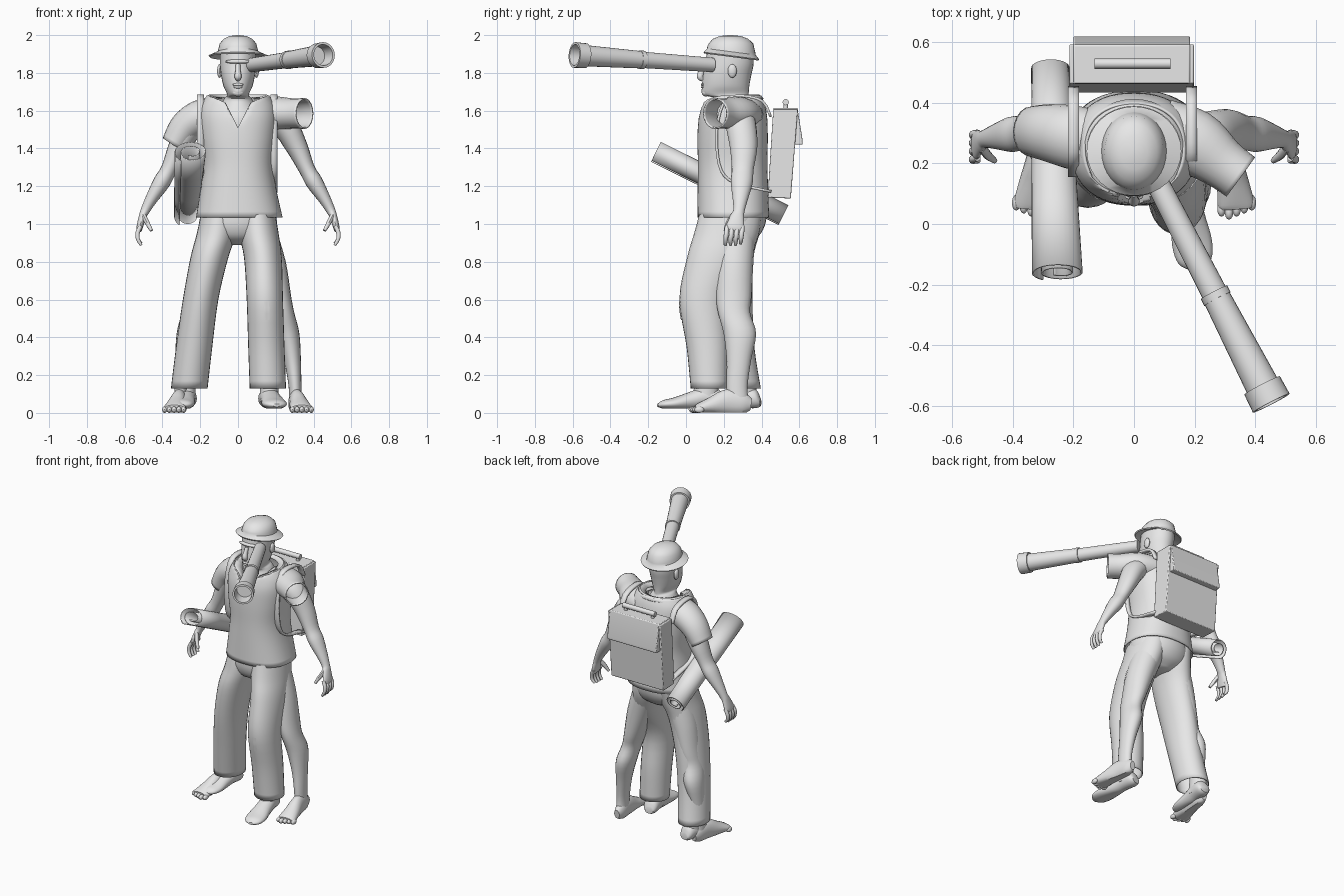
import bpy, bmesh, math
from mathutils import Vector

GREY = bpy.data.materials.new("plain_grey")
GREY.diffuse_color = (0.8, 0.8, 0.8, 1)
X, Y, Z = Vector((1, 0, 0)), Vector((0, 1, 0)), Vector((0, 0, 1))


def finish(name, bm, thick=0, bevel=0, angle=40):
    bmesh.ops.remove_doubles(bm, verts=bm.verts, dist=1e-5)
    bmesh.ops.recalc_face_normals(bm, faces=bm.faces)
    me = bpy.data.meshes.new(name)
    bm.to_mesh(me)
    bm.free()
    me.materials.append(GREY)
    ob = bpy.data.objects.new(name, me)
    bpy.context.collection.objects.link(ob)
    bpy.ops.object.select_all(action='DESELECT')
    ob.select_set(True)
    bpy.context.view_layer.objects.active = ob
    bpy.ops.object.shade_smooth_by_angle(angle=math.radians(angle))
    if thick:
        m = ob.modifiers.new("thickness", 'SOLIDIFY')
        m.thickness = thick
    if bevel:
        m = ob.modifiers.new("bevel", 'BEVEL')
        m.width, m.segments = bevel, 2
    return ob


def smooth_path(pts, sub):
    """Catmull-Rom resampling of path points including their radii."""
    out = []
    for i in range(len(pts) - 1):
        a, b, c, d = pts[max(i - 1, 0)], pts[i], pts[i + 1], pts[min(i + 2, len(pts) - 1)]
        for k in range(sub):
            t = k / sub
            out.append([0.5 * (2 * q + (r - p) * t + (2 * p - 5 * q + 4 * r - s) * t * t
                               + (3 * q - p - 3 * r + s) * t ** 3) for p, q, r, s in zip(a, b, c, d)])
    return out + [list(pts[-1])]


def tube(name, pts, ref=Y, axis=None, n=20, caps=(True, True), sub=4, power=2, shape=None, thick=0):
    """Loft of ellipses; each point is x, y, z, radius along ref, radius across."""
    pts = smooth_path(pts, sub) if sub > 1 else pts
    bm, rings = bmesh.new(), []
    for i, p in enumerate(pts):
        c = Vector(p[:3])
        t = axis or Vector(pts[min(i + 1, len(pts) - 1)][:3]) - Vector(pts[max(i - 1, 0)][:3])
        t = t.normalized()
        u = (ref - t * ref.dot(t)).normalized()
        v, ring = t.cross(u), []
        for k in range(n):
            a = 2 * math.pi * k / n
            ca, sa = math.cos(a), math.sin(a)
            ca, sa = (math.copysign(abs(w) ** (2 / power), w) for w in (ca, sa))
            co = c + u * ca * p[3] + v * sa * p[4]
            ring.append(bm.verts.new(shape(co) if shape else co))
        rings.append(ring)
    for a, b in zip(rings, rings[1:]):
        for k in range(n):
            bm.faces.new((a[k], a[(k + 1) % n], b[(k + 1) % n], b[k]))
    for ring, cap in zip((rings[0], rings[-1]), caps):
        if cap:
            bm.faces.new(ring)
    return finish(name, bm, thick)


def stack(name, rows, **kw):
    """Horizontal sections: z, cx, cy, rx, ry."""
    return tube(name, [(r[1], r[2], r[0], r[3], r[4]) for r in rows], ref=X, axis=Z, **kw)


def blob(name, c, r):
    bm = bmesh.new()
    bmesh.ops.create_uvsphere(bm, u_segments=14, v_segments=10, radius=1)
    for v in bm.verts:
        v.co = Vector(c) + Vector(a * b for a, b in zip(v.co, r))
    return finish(name, bm)


def prism(name, yz, x0, x1):
    bm = bmesh.new()
    f = bm.faces.new([bm.verts.new((x0, y, z)) for y, z in yz])
    ex = bmesh.ops.extrude_face_region(bm, geom=[f])["geom"]
    bmesh.ops.translate(bm, vec=(x1 - x0, 0, 0), verts=[e for e in ex if isinstance(e, bmesh.types.BMVert)])
    return finish(name, bm, bevel=0.005, angle=30)


# head, neck and chest
stack("head", [(1.45, 0, .25, .16, .14), (1.56, 0, .25, .15, .14), (1.62, 0, .25, .1, .11), (1.665, 0, .245, .072, .09),
               (1.685, 0, .21, .058, .122), (1.73, 0, .21, .077, .125), (1.79, 0, .218, .09, .128),
               (1.85, 0, .23, .096, .128), (1.93, 0, .235, .094, .122)], n=28)
tube("nose", [(0, .1, 1.845, .012, .012), (0, .085, 1.81, .014, .016), (0, .075, 1.78, .019, .018),
              (0, .09, 1.765, .012, .012)], ref=X, n=12)
blob("upper_lip", (0, .09, 1.738), (.03, .012, .008))
blob("lower_lip", (0, .091, 1.725), (.025, .012, .008))
blob("chin", (0, .105, 1.695), (.032, .022, .02))
blob("brow", (0, .112, 1.86), (.07, .02, .012))
for s in (1, -1):
    blob("ear", (s * .097, .245, 1.81), (.014, .024, .036))


# bowl hat with a tilted brim
def tilt(co):
    return co - Z * (.13 * (co.y - .24) if co.z < 1.935 else 0)


stack("hat", [(1.905, 0, .24, .09, .115), (1.884, 0, .24, .15, .143), (1.891, 0, .24, .156, .147),
              (1.912, 0, .24, .107, .129), (1.925, 0, .24, .104, .127), (1.955, 0, .238, .097, .118),
              (1.98, 0, .236, .076, .094), (1.995, 0, .235, .045, .056), (2.0, 0, .235, .008, .01)],
      n=32, sub=1, shape=tilt)

# telescope held to the eye, hollow at the far end
e0, e1 = Vector((.075, .14, 1.842)), Vector((.452, -.59, 1.895))
scope = [(0, .038), (.5, .043), (.5, .049), (.53, .049), (.53, .046), (.92, .056), (.92, .066),
         (1, .068), (1, .056), (.9, .05)]
tube("telescope", [(*e0.lerp(e1, t), r, r) for t, r in scope], ref=Z, axis=e1 - e0, n=24, sub=1)


# shirt with a V neck
def v_neck(co):
    if co.y < .25:
        co.z = min(co.z, 1.51 + 2 * abs(co.x), 1.615 + .42 * abs(co.x))
    return co


stack("shirt", [(1.035, .007, .25, .229, .19), (1.2, .002, .248, .198, .186), (1.32, .002, .247, .186, .184),
                (1.45, 0, .247, .2, .186), (1.56, 0, .248, .208, .182), (1.63, 0, .25, .196, .168),
                (1.68, 0, .248, .165, .15)], n=56, caps=(False, False), power=2.3, shape=v_neck, thick=.008)
stack("collar", [(1.665, 0, .25, .178, .162), (1.685, 0, .248, .155, .14), (1.672, 0, .247, .115, .112)],
      n=40, caps=(False, False), sub=1, shape=v_neck, thick=.006)
tube("sleeve_right", [(-.12, .27, 1.59, .1, .08), (-.2, .285, 1.565, .105, .092), (-.28, .3, 1.51, .095, .085),
                      (-.34, .305, 1.42, .082, .068)], caps=(False, False), thick=.008)
tube("sleeve_left", [(.1, .29, 1.58, .085, .12), (.2, .265, 1.585, .09, .11), (.29, .2, 1.585, .08, .085),
                     (.352, .155, 1.585, .082, .08)], ref=Z, caps=(False, False), thick=.008)

# arms, hands and bare legs, the same on both sides
for s in (1, -1):
    def limb(name, pts, **kw):
        return tube(name, [(s * p[0], *p[1:]) for p in pts], **kw)

    limb("arm", [(.15, .28, 1.58, .07, .06), (.24, .29, 1.53, .08, .07), (.31, .305, 1.41, .073, .058),
                 (.365, .3, 1.29, .058, .043), (.405, .295, 1.22, .058, .045), (.46, .287, 1.13, .04, .032),
                 (.492, .28, 1.07, .03, .024), (.505, .272, 1.04, .036, .02), (.52, .26, .985, .048, .017),
                 (.522, .256, .965, .042, .013)])
    for i in range(4):
        y = .218 + .027 * i
        limb("finger", [(.515, y, .99, .012, .012), (.531, y - .004, .955, .013, .012),
                        (.53, y - .008, .92, .012, .011), (.512, y - .01, .888 + .008 * (i == 3), .008, .008)],
             n=10, sub=3)
    limb("thumb", [(.5, .25, 1.045, .016, .014), (.48, .225, 1.005, .015, .013), (.458, .208, .965, .009, .009)],
         n=10, sub=3)
    stack("bare_leg", [(z, s * x, y, a, b) for z, x, y, a, b in (
        (.98, .1, .26, .1, .11), (.8, .165, .257, .088, .1), (.62, .215, .253, .066, .094),
        (.53, .24, .255, .058, .085), (.42, .265, .285, .06, .086), (.28, .288, .28, .045, .065),
        (.14, .302, .27, .034, .056), (.05, .304, .275, .035, .058))])

    # bare foot with toes
    limb("bare_foot", [(.3, .345, .045, .03, .02), (.302, .3, .05, .06, .036), (.312, .22, .055, .07, .042),
                       (.325, .14, .04, .047, .052), (.335, .07, .025, .028, .06), (.337, .05, .022, .02, .055)],
         ref=Z, shape=lambda c: Vector((c.x, c.y, max(c.z, 0.003))))
    for i in range(5):
        blob("toe", (s * (.288 + .025 * i), .04 + .01 * abs(i - 1), .017), (.014, .026, .017))

# trousers: seat and two legs in stride
stack("trouser_seat", [(1.06, .003, .25, .2, .18), (.99, 0, .245, .203, .172), (.93, 0, .24, .17, .14),
                       (.89, 0, .24, .06, .08)], n=32)
left = stack("trouser_leg_left", [(1.05, .1, .235, .098, .165), (.95, .11, .215, .105, .172),
                                  (.82, .132, .17, .1, .165), (.6, .142, .095, .096, .13),
                                  (.35, .15, .115, .096, .112), (.13, .158, .125, .096, .1)],
             n=28, caps=(True, False), thick=.006)
stack("trouser_leg_right", [(1.05, -.1, .25, .098, .165), (.95, -.113, .23, .105, .16), (.82, -.152, .205, .1, .152),
                            (.6, -.198, .212, .094, .14), (.35, -.232, .24, .096, .122), (.13, -.258, .278, .097, .118)],
      n=28, caps=(True, False), thick=.006)

# knee patch laid on the left trouser leg
bm = bmesh.new()
bmesh.ops.create_grid(bm, x_segments=4, y_segments=6, size=1)
for v in bm.verts:
    v.co = Vector((.153 + .018 * v.co.x, -.06, .537 + .05 * v.co.y))
patch = finish("knee_patch", bm)
wrap = patch.modifiers.new("wrap", 'SHRINKWRAP')
wrap.target, wrap.offset = left, .004

# shoes: heel, toe, ground height
for side, heel, toe in (("left", (.15, .2), (.205, -.15)), ("right", (-.262, .395), (-.305, .07))):
    h, t = Vector((*heel, 0)), Vector((*toe, 0))
    rows = [(0, .05, .02, .03), (.08, .07, .05, .048), (.3, .075, .055, .052), (.5, .06, .048, .056),
            (.75, .045, .032, .066), (.92, .04, .022, .055), (1, .035, .008, .02)]
    tube("shoe_" + side, [(*(h.lerp(t, k).xy), z + .005, a, b) for k, z, a, b in rows], ref=Z, axis=t - h,
         shape=lambda c: Vector((c.x, c.y, max(c.z, .022))))
    c = h.lerp(t, .28)
    stack("shoe_ankle_" + side, [(.06, c.x, c.y, .05, .07), (.2, c.x, c.y + .01, .048, .06)], sub=1)

# backpack with flap, handle and straps
prism("backpack", [(.432, 1.14), (.555, 1.135), (.592, 1.61), (.462, 1.61)], -.213, .197)
prism("backpack_flap", [(.59, 1.615), (.462, 1.615), (.462, 1.6), (.57, 1.58), (.565, 1.42), (.617, 1.42),
                        (.618, 1.44)], -.2, .185)
tube("handle", [(-.13, .528, 1.645, .017, .017), (.12, .528, 1.645, .017, .017)], n=12, sub=1)
for x in (-.11, .1):
    stack("handle_post", [(1.6, x, .528, .012, .012), (1.645, x, .528, .012, .012)], n=10, sub=1)
for x in (-.199, .19):
    path = [(.455, 1.57), (.41, 1.655), (.3, 1.685), (.21, 1.665), (.165, 1.56), (.155, 1.42), (.18, 1.28),
            (.26, 1.21), (.45, 1.165)]
    bm = bmesh.new()
    rows = [[bm.verts.new((x + d, y, z)) for d in (-.018, .018)] for y, z in smooth_path(path, 3)]
    for a, b in zip(rows, rows[1:]):
        bm.faces.new((a[0], a[1], b[1], b[0]))
    finish("strap", bm, thick=.014)

# rolled blanket: a spiral sheet swept along a slanted axis
a, b = Vector((-.245, -.16, 1.38)), Vector((-.27, .515, 1.045))
v = (b - a).cross(X).normalized()
bm, rows = bmesh.new(), []
for k in range(61):
    ang, r = 2 * math.pi * 2 * k / 60 + 2.2, 1 - .65 * k / 60
    rows.append([bm.verts.new(a.lerp(b, t) + X * math.cos(ang) * r * (.096 - .024 * t)
                              + v * math.sin(ang) * r * .07) for t in (0, .33, .67, 1)])
for p, q in zip(rows, rows[1:]):
    for i in range(3):
        bm.faces.new((p[i], p[i + 1], q[i + 1], q[i]))
finish("blanket_roll", bm, thick=.006)
